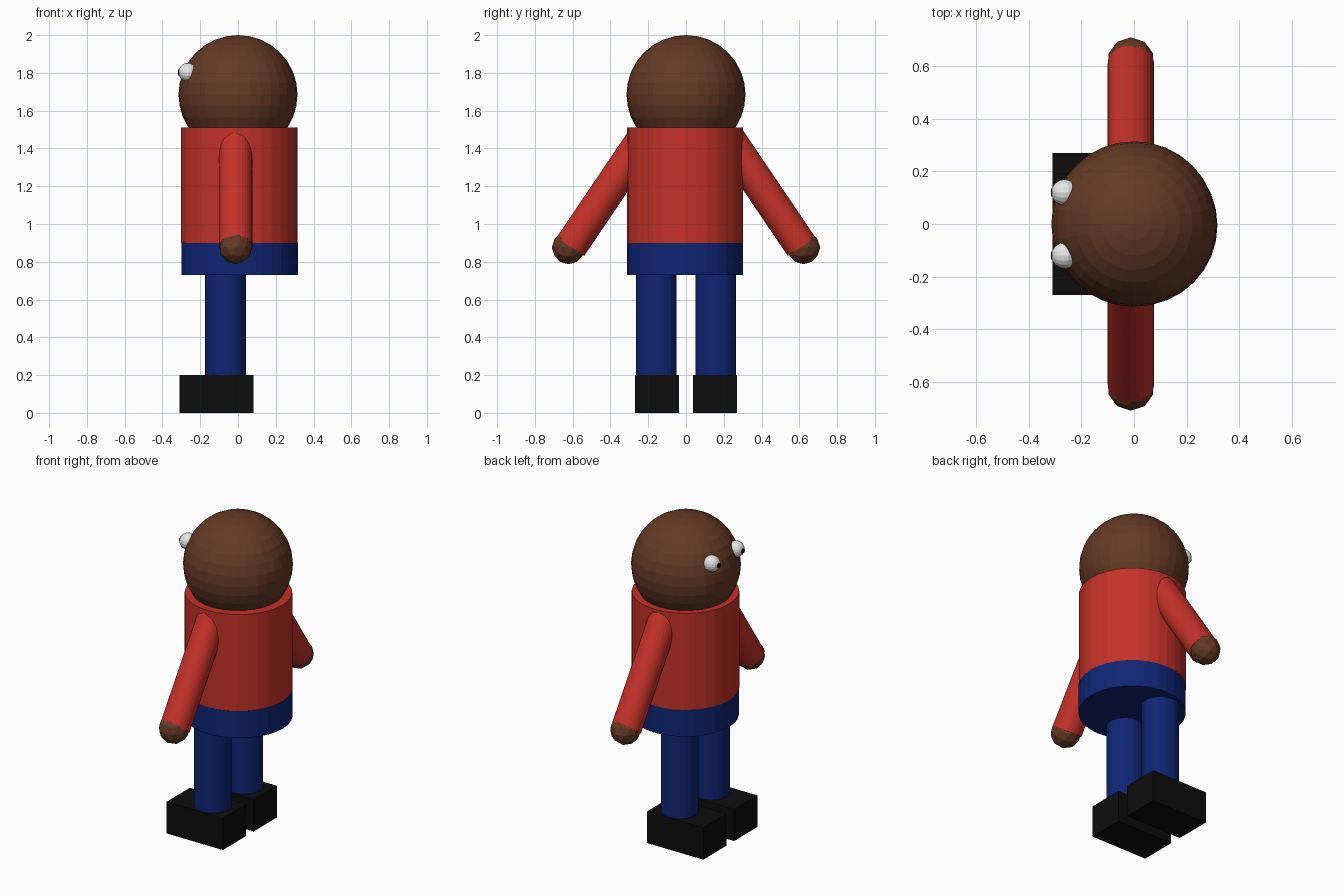
import bpy, math
from mathutils import Vector

if "Cube" in bpy.data.objects:
    bpy.data.objects.remove(bpy.data.objects["Cube"])


def material(name, rgb):
    m = bpy.data.materials.new(name)
    m.diffuse_color = (*rgb, 1)
    m.use_nodes = True
    m.node_tree.nodes["Principled BSDF"].inputs["Base Color"].default_value = m.diffuse_color
    return m


brown = material("brown skin", (0.13, 0.042, 0.019))
red = material("red shirt", (0.56, 0.032, 0.022))
blue = material("blue trousers", (0.005, 0.019, 0.18))
black = material("black", (0.004, 0.004, 0.004))
white = material("white", (0.8, 0.8, 0.8))


def finish(name, mat):
    ob = bpy.context.object
    ob.name = name
    ob.data.materials.append(mat)
    return ob


def rod(name, a, b, r, mat, sides=32):
    """Closed cylinder between two points."""
    a, b = Vector(a), Vector(b)
    d = b - a
    bpy.ops.mesh.primitive_cylinder_add(
        vertices=sides, radius=r, depth=d.length, location=(a + b) / 2,
        rotation=d.to_track_quat('Z', 'Y').to_euler())
    return finish(name, mat)


def ball(name, centre, r, mat, seg=32, rings=16, rot=(0, 0, 0)):
    bpy.ops.mesh.primitive_uv_sphere_add(
        segments=seg, ring_count=rings, radius=r, location=centre, rotation=rot)
    return finish(name, mat)


def box(name, lo, hi, mat):
    lo, hi = Vector(lo), Vector(hi)
    bpy.ops.mesh.primitive_cube_add(size=1, location=(lo + hi) / 2)
    bpy.context.object.scale = hi - lo
    return finish(name, mat)


# Head, shirt and trouser top
ball("head", (0, 0, 1.685), 0.315, brown)
rod("shirt", (0.007, -0.005, 0.90), (0.007, -0.005, 1.51), 0.308, red)
rod("trouser_top", (0.01, -0.005, 0.73), (0.01, -0.005, 0.90), 0.308, blue)

for side, s in (("right", -1), ("left", 1)):
    # Arm with a faceted hand at its lower end
    rod(side + "_arm", (-0.012, s * 0.23, 1.445), (-0.012, s * 0.612, 0.88),
        0.088, red)
    bpy.ops.mesh.primitive_ico_sphere_add(
        subdivisions=2, radius=0.089, location=(-0.012, s * 0.622, 0.876))
    finish(side + "_hand", brown)

    # Leg and shoe, toes towards -x
    rod(side + "_leg", (-0.066, s * 0.157, 0.19), (-0.066, s * 0.157, 0.74),
        0.108, blue)
    y0, y1 = sorted((s * 0.038, s * 0.27))
    box(side + "_shoe", (-0.31, y0, 0), (0.083, y1, 0.20), black)

    # Eye with a small pupil plate
    ball(side + "_eye", (-0.265, s * 0.12, 1.803), 0.05, white, 16, 10,
         (0, math.pi / 2, 0))
    rod(side + "_pupil", (-0.309, s * 0.12, 1.803), (-0.317, s * 0.12, 1.803),
        0.016, black, 12)
